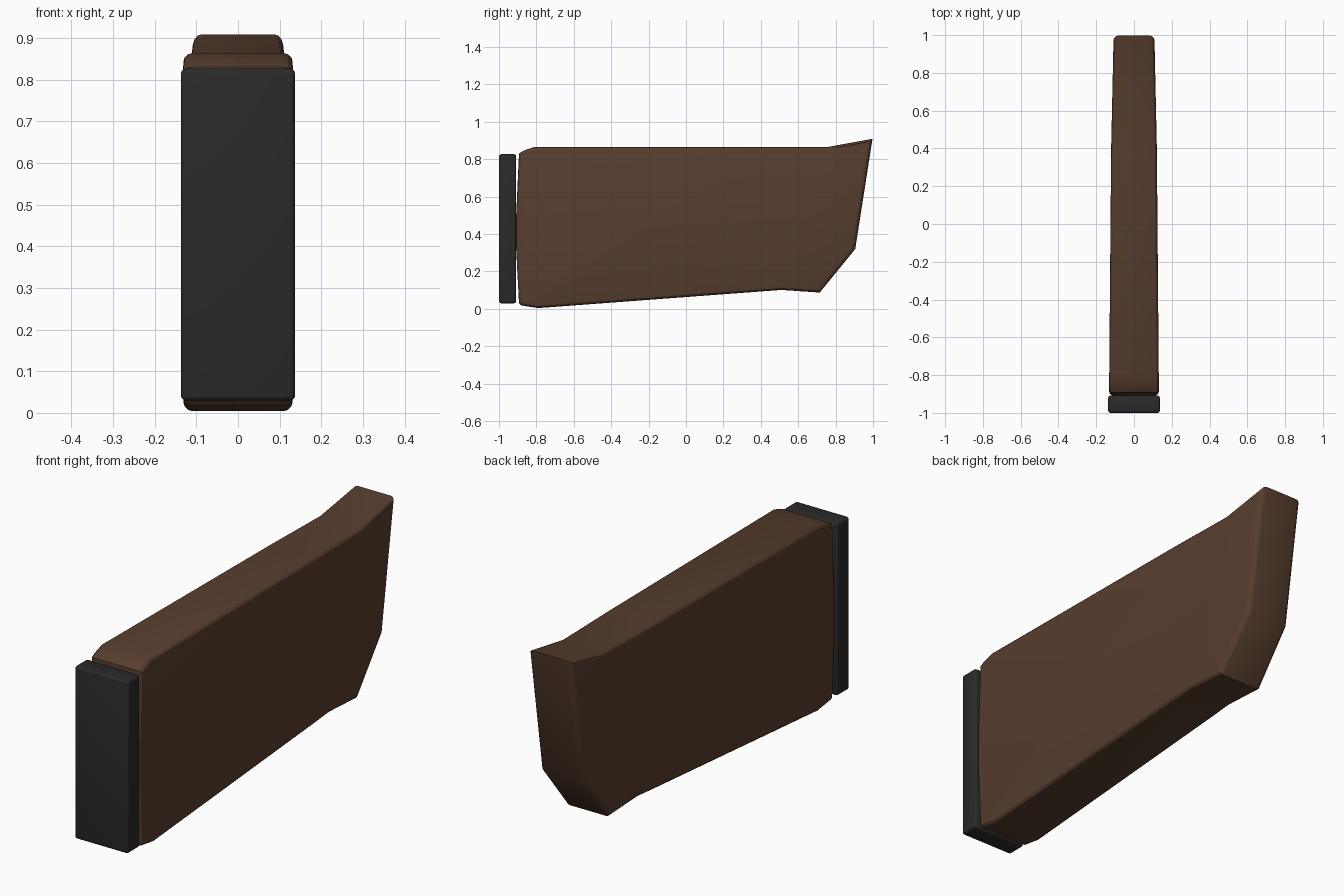
import bpy, bmesh

if "Cube" in bpy.data.objects:
    bpy.data.objects.remove(bpy.data.objects["Cube"])


def material(name, color):
    m = bpy.data.materials.new(name)
    m.diffuse_color = (*color, 1)
    m.use_nodes = True
    m.node_tree.nodes["Principled BSDF"].inputs["Base Color"].default_value = m.diffuse_color
    return m


def finish(bm, name, mat):
    bmesh.ops.recalc_face_normals(bm, faces=bm.faces)
    me = bpy.data.meshes.new(name)
    bm.to_mesh(me)
    bm.free()
    me.materials.append(mat)
    ob = bpy.data.objects.new(name, me)
    bpy.context.collection.objects.link(ob)
    bpy.ops.object.select_all(action='DESELECT')
    ob.select_set(True)
    bpy.context.view_layer.objects.active = ob
    bpy.ops.object.shade_smooth_by_angle(angle=0.52)
    return ob


def half_width(y):
    # slim taper toward the far end, a little stronger past the middle
    if y < 0.4:
        return 0.132 - (y + 0.9) / 1.3 * 0.011
    return 0.121 - (y - 0.4) / 0.6 * 0.013


wood = material("wood", (0.095, 0.047, 0.027))
rubber = material("rubber", (0.023, 0.023, 0.024))

# Wooden stock: side profile extruded across x, tapered, rims rounded
profile = [(-0.893, 0.83), (-0.87, 0.845), (-0.815, 0.864), (0.75, 0.864),
           (0.997, 0.909), (0.905, 0.32), (0.715, 0.087), (0.51, 0.101),
           (-0.79, 0.004), (-0.88, 0.018), (-0.893, 0.03), (-0.908, 0.32),
           (-0.908, 0.50)]
bm = bmesh.new()
face = bm.faces.new([bm.verts.new((-1, y, z)) for y, z in profile])
ext = bmesh.ops.extrude_face_region(bm, geom=[face])
for v in ext['geom']:
    if isinstance(v, bmesh.types.BMVert):
        v.co.x = 1
bmesh.ops.bisect_plane(bm, geom=bm.verts[:] + bm.edges[:] + bm.faces[:],
                       plane_co=(0, 0.4, 0), plane_no=(0, 1, 0))
for v in bm.verts:
    v.co.x *= half_width(v.co.y)
bmesh.ops.recalc_face_normals(bm, faces=bm.faces)
rims = [e for e in bm.edges
        if sum(abs(f.normal.x) > 0.7 for f in e.link_faces) == 1]
bmesh.ops.bevel(bm, geom=rims, offset=0.022, segments=3, profile=0.5,
                affect='EDGES', clamp_overlap=True)
finish(bm, "wooden_stock", wood)

# Butt pad: rounded slab on the front end
bm = bmesh.new()
bmesh.ops.create_cube(bm, size=1)
for v in bm.verts:
    v.co = (v.co.x * 0.274, -0.954 + v.co.y * 0.092, 0.428 + v.co.z * 0.797)
bmesh.ops.bevel(bm, geom=bm.edges[:], offset=0.012, segments=3, profile=0.5,
                affect='EDGES')
finish(bm, "butt_pad", rubber)
